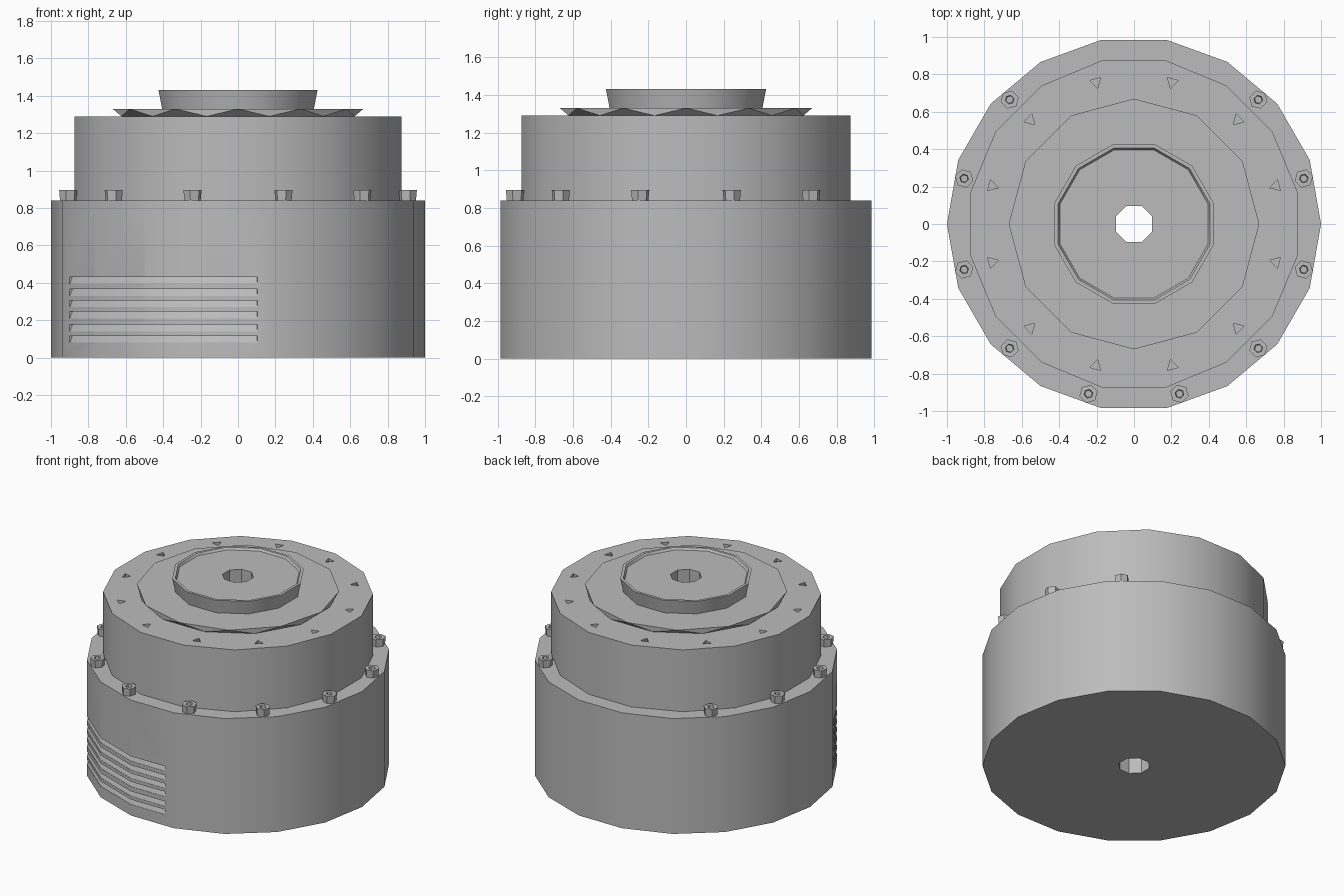
import bpy, bmesh, math
from math import sin, cos, pi, radians

cube = bpy.data.objects.get("Cube")
if cube:
    bpy.data.objects.remove(cube, do_unlink=True)

steel = bpy.data.materials.new("plain_grey")
steel.use_nodes = True
GREY = (0.5, 0.5, 0.5, 1)
steel.diffuse_color = GREY
steel.node_tree.nodes["Principled BSDF"].inputs["Base Color"].default_value = GREY


def add_object(name, bm):
    bmesh.ops.recalc_face_normals(bm, faces=bm.faces)
    mesh = bpy.data.meshes.new(name)
    bm.to_mesh(mesh)
    bm.free()
    mesh.materials.append(steel)
    obj = bpy.data.objects.new(name, mesh)
    bpy.context.collection.objects.link(obj)
    return obj


def polygon(r, sides, z, turn=0, centre=(0, 0)):
    return [(centre[0] + r * cos(turn + 2 * pi * i / sides),
             centre[1] + r * sin(turn + 2 * pi * i / sides), z) for i in range(sides)]


def loft(bm, rings, closed=False):
    """Join equal rings of points with quads and cap or close the ends."""
    loops = [[bm.verts.new(p) for p in ring] for ring in rings]
    n = len(loops[0])
    pairs = list(zip(loops, loops[1:]))
    for a, b in pairs:
        for i in range(n):
            bm.faces.new((a[i], a[(i + 1) % n], b[(i + 1) % n], b[i]))
    bm.faces.new(loops[0])
    bm.faces.new(loops[-1])


def turned(name, profile, sides, turn=0):
    bm = bmesh.new()
    loft(bm, [polygon(r, sides, z, turn) for r, z in profile])
    return add_object(name, bm)


def select_only(obj):
    bpy.ops.object.select_all(action='DESELECT')
    obj.select_set(True)
    bpy.context.view_layer.objects.active = obj


def cut(obj, cutter):
    select_only(obj)
    mod = obj.modifiers.new("cut", 'BOOLEAN')
    mod.operation = 'DIFFERENCE'
    mod.solver = 'EXACT'
    mod.object = cutter
    bpy.ops.object.modifier_apply(modifier=mod.name)


def smooth(obj):
    select_only(obj)
    bpy.ops.object.shade_smooth_by_angle(angle=radians(35))


# Stacked round body
SIDES = 18
lower_drum = turned("lower_drum", [(1, 0), (1, 0.84)], SIDES)
upper_drum = turned("upper_drum", [(0.89, 0.84), (0.89, 1.29)], 16, pi / 16)
hub = turned("hub", [(0.42, 1.33), (0.44, 1.43), (0.42, 1.43), (0.41, 1.415)], 12, pi / 12)

# Top plate with a faceted edge of alternating triangles
bm = bmesh.new()
low = [bm.verts.new(p) for p in polygon(0.645, 12, 1.29, pi / 12)]
high = [bm.verts.new(p) for p in polygon(0.67, 12, 1.33)]
bm.faces.new(low)
bm.faces.new(high)
for i in range(12):
    j = (i + 1) % 12
    bm.faces.new((high[i], low[i], high[j]))
    bm.faces.new((low[i], low[j], high[j]))
top_plate = add_object("top_plate", bm)

# Central bore through everything
bore = turned("bore_cutter", [(0.105, -0.2), (0.105, 1.6)], 8, pi / 8)
for part in (lower_drum, upper_drum, top_plate, hub):
    cut(part, bore)

# Twelve small recesses round the upper drum
bm = bmesh.new()
for k in range(12):
    a = radians(15 + 30 * k)
    centre = (0.785 * cos(a), 0.785 * sin(a))
    loft(bm, [polygon(0.034, 3, z, a + pi, centre) for z in (1.25, 1.32)])
recesses = add_object("recess_cutter", bm)
cut(upper_drum, recesses)


# Horizontal grooves following the front right of the lower drum
def wall(angle, scale):
    step = 2 * pi / SIDES
    r = scale * cos(step / 2) / cos(angle % step - step / 2)
    return r * cos(angle), r * sin(angle)


bm = bmesh.new()
stops = [radians(d) for d in (204.5, 220, 240, 260, 276)]
for z in (0.1, 0.16, 0.23, 0.29, 0.35, 0.415):
    rings = []
    for a in stops:
        section = ((0.984, z + 0.016), (1.02, z + 0.016), (1.02, z - 0.02), (0.998, z - 0.02))
        rings.append([(*wall(a, s), h) for s, h in section])
    loft(bm, rings)
grooves = add_object("groove_cutter", bm)
cut(lower_drum, grooves)

# Socket bolts on the ledge, with none on the two back places
for k in range(12):
    if k in (2, 3):
        continue
    a = radians(15 + 30 * k)
    centre = (0.94 * cos(a), 0.94 * sin(a))
    bm = bmesh.new()
    loft(bm, [polygon(r, 6, z, a, centre) for r, z in
              ((0.045, 0.84), (0.05, 0.895), (0.024, 0.895), (0.02, 0.865))])
    add_object(f"bolt_{k + 1}", bm)

for cutter in (bore, recesses, grooves):
    bpy.data.objects.remove(cutter, do_unlink=True)
for part in (lower_drum, upper_drum, hub):
    smooth(part)
